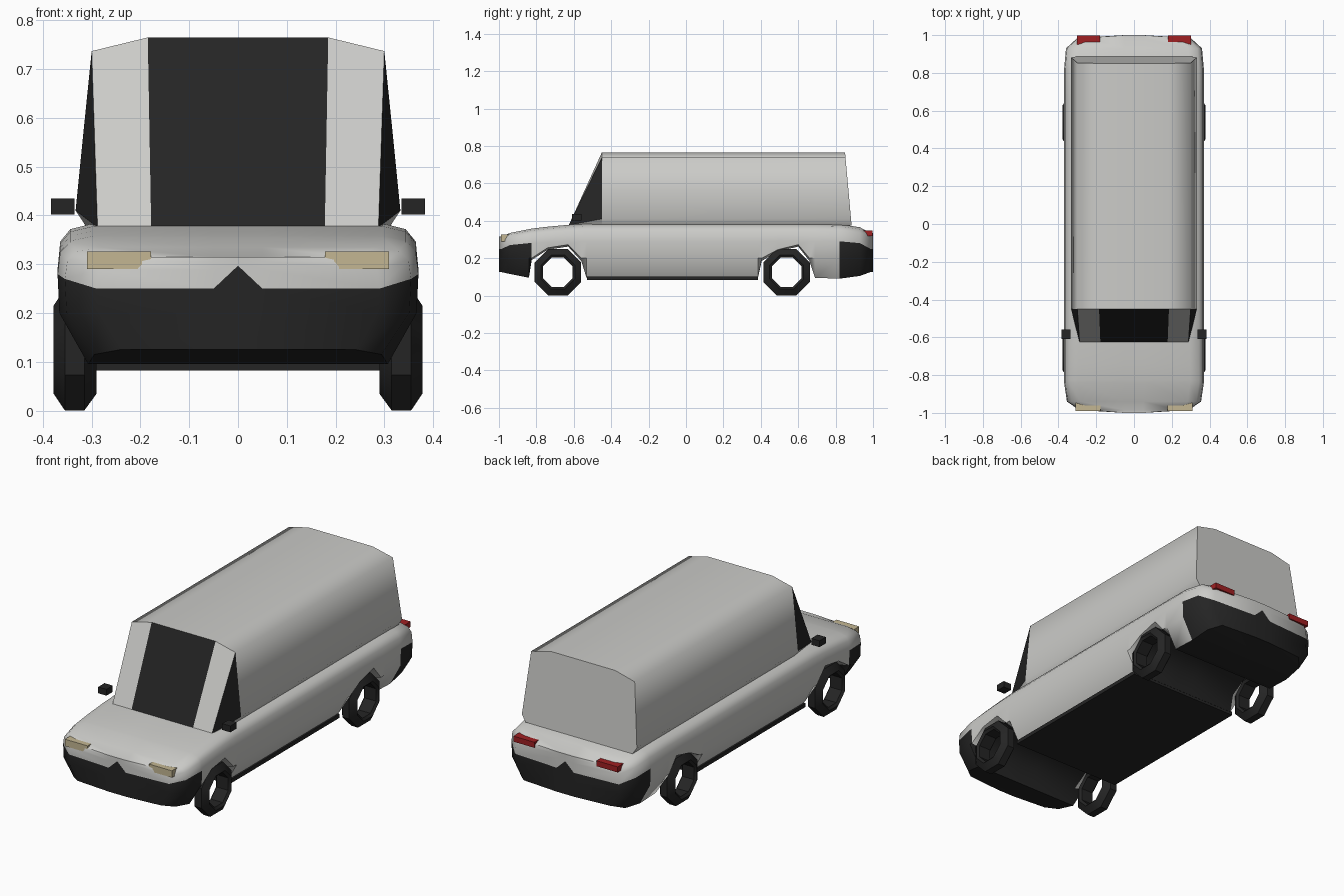
import bpy, bmesh, math

cube = bpy.data.objects.get("Cube")
if cube:
    bpy.data.objects.remove(cube, do_unlink=True)


def material(name, colour):
    m = bpy.data.materials.new(name)
    m.use_nodes = True
    m.diffuse_color = (*colour, 1)
    bsdf = m.node_tree.nodes["Principled BSDF"]
    bsdf.inputs["Base Color"].default_value = (*colour, 1)
    bsdf.inputs["Roughness"].default_value = 0.7
    return m


WHITE = material("off white paint", (0.6, 0.6, 0.58))
DARK = material("black trim", (0.018, 0.018, 0.018))
CREAM = material("headlight cream", (0.55, 0.47, 0.29))
RED = material("tail light red", (0.35, 0.014, 0.016))


def build(name, verts, faces, mats, rule=None, angle=None):
    """Make an object; rule gives a material index from the face number."""
    mesh = bpy.data.meshes.new(name)
    mesh.from_pydata(verts, [], faces)
    for m in mats:
        mesh.materials.append(m)
    if rule:
        for p in mesh.polygons:
            p.material_index = rule(p.index)
    bm = bmesh.new()
    bm.from_mesh(mesh)
    bmesh.ops.remove_doubles(bm, verts=bm.verts, dist=0.0005)
    bmesh.ops.recalc_face_normals(bm, faces=bm.faces)
    bm.to_mesh(mesh)
    bm.free()
    obj = bpy.data.objects.new(name, mesh)
    bpy.context.collection.objects.link(obj)
    if angle:
        bpy.ops.object.select_all(action="DESELECT")
        obj.select_set(True)
        bpy.context.view_layer.objects.active = obj
        bpy.ops.object.shade_smooth_by_angle(angle=math.radians(angle))
    return obj


def box(name, x, y, z, mat):
    verts = [(a, b, c) for a in x for b in y for c in z]
    faces = [(0, 1, 3, 2), (4, 6, 7, 5), (0, 4, 5, 1),
             (2, 3, 7, 6), (0, 2, 6, 4), (1, 5, 7, 3)]
    return build(name, verts, faces, [mat])


# Lower body: stations along the length (y, bottom, trim line, top, half width)
stations = [
    (-.985, .125, .25, .315, .29), (-.94, .115, .27, .335, .355),
    (-.84, .095, .28, .355, .37), (-.825, .19, .28, .358, .37),
    (-.74, .245, .285, .368, .37), (-.63, .262, .29, .378, .37),
    (-.56, .185, .29, .382, .37), (-.532, .095, .29, .384, .37),
    (.385, .095, .29, .384, .37), (.405, .185, .29, .384, .37),
    (.49, .235, .29, .384, .37), (.6, .262, .29, .384, .37),
    (.66, .185, .29, .384, .37), (.69, .095, .29, .384, .37),
    (.82, .09, .29, .382, .37), (.93, .105, .28, .365, .36),
    (.985, .125, .25, .335, .3),
]


def section(y, bottom, trim, top, w):
    half = [(.05, bottom), (w * .83, bottom),
            (w * .99, max(.2, bottom + .01)), (w, trim),
            (w * .985, trim + (top - trim) * .6),
            (w * .93, trim + (top - trim) * .87),
            (w * .8, top), (.05, top)]
    return [(x, y, z) for x, z in half] + [(-x, y, z) for x, z in reversed(half)]


verts, faces, colours = [], [], []
for s in stations:
    verts += section(*s)
N = 16
for i in range(len(stations) - 1):
    mid = (stations[i][0] + stations[i + 1][0]) / 2
    bumper = mid < -.825 or mid > .82
    for j in range(N):
        k = (j + 1) % N
        faces.append((i * N + j, i * N + k, (i + 1) * N + k, (i + 1) * N + j))
        row = min(j, 14 - j)
        colours.append(1 if row <= 0 or (bumper and row < 3) else 0)

# Bowed nose and tail with a small peak in the centre of the dark bumper
for end, sign in ((0, -1), (len(stations) - 1, 1)):
    y, bottom, trim, top, w = stations[end]
    edge = section(*stations[end])
    rows = []
    for j in range(1, 7):
        z = edge[j][2]
        peak = trim + .047 if j == 3 else z
        if j > 3:
            peak = max(z, trim + .05)
        left, right = end * N + j, end * N + 15 - j
        n = len(verts)
        bow = y + sign * .015
        verts += [(.05, bow, z), (0, bow, peak), (-.05, bow, z)]
        rows.append((left, n, n + 1, n + 2, right))
    for r, (a, b) in enumerate(zip(rows, rows[1:])):
        for c in range(4):
            faces.append((a[c], a[c + 1], b[c + 1], b[c]))
            colours.append(1 if r < 2 else 0)
    for row, inner, col in ((rows[0], 0, 1), (rows[-1], 7, 0)):
        p, q = end * N + inner, end * N + 15 - inner
        faces += [(row[0], row[1], p), (row[1], row[2], row[3], q, p),
                  (row[3], row[4], q)]
        colours += [col] * 3
build("lower_body", verts, faces, [WHITE, DARK], lambda i: colours[i], 50)
box("floor_pan", (-.32, .32), (-.53, .384), (.082, .102), DARK)

# Cabin shell: one half profile swept from the windscreen pillar to the tail
half = [(.31, .375), (.333, .41), (.317, .57), (.3, .737), (.185, .765)]
profile = half + [(-x, z) for x, z in reversed(half)]
verts = [(x, -.45, z) for x, z in profile]
verts += [(x, .885 - (z - .38) * .09, z) for x, z in profile]
M = len(profile)
faces = [(j, j + 1, M + j + 1, M + j) for j in range(M - 1)]
faces += [(M + j, M + j + 1, 2 * M - 2 - j, 2 * M - 1 - j) for j in range(4)]
build("cabin_shell", verts, faces, [WHITE], None, 75)

# Windscreen: dark centre pane between two pale panels
top = [(-.3, .737), (-.185, .765), (.185, .765), (.3, .737)]
low = [-.288, -.178, .178, .288]
verts = [(x, -.45, z) for x, z in top] + [(x, -.627, .376) for x in low]
build("windscreen", verts, [(i, i + 1, i + 5, i + 4) for i in range(3)],
      [WHITE, DARK], lambda i: int(i == 1))

for side, s in (("left", 1), ("right", -1)):
    # Triangular side window and the sill under it
    verts = [(s * .3, -.45, .737), (s * .317, -.45, .57), (s * .333, -.45, .41),
             (s * .288, -.627, .376), (s * .31, -.45, .375)]
    build(side + "_side_window", verts, [(0, 1, 2, 3), (3, 2, 4)],
          [DARK, WHITE], lambda i: i)

    # Lamps and mirror
    def span(a, b):
        return sorted((s * a, s * b))
    box(side + "_headlight", span(.178, .31), (-.99, -.938), (.29, .326), CREAM)
    box(side + "_tail_light", span(.18, .302), (.95, .997), (.318, .347), RED)
    box(side + "_mirror", span(.335, .383), (-.61, -.558), (.402, .435), DARK)

    # Open eight-sided wheels
    ring = [(.085, .3), (.098, .29), (.135, .315),
            (.135, .355), (.098, .378), (.085, .368)]
    R = len(ring)
    for axle, yc in (("front", -.685), ("rear", .538)):
        verts, faces = [], []
        for i in range(8):
            a = math.tau * (i + .5) / 8
            verts += [(s * x, yc + r * math.cos(a), .125 + r * math.sin(a))
                      for r, x in ring]
            n = (i + 1) % 8
            faces += [(i * R + j, i * R + (j + 1) % R,
                       n * R + (j + 1) % R, n * R + j) for j in range(R)]
        build(f"{axle}_{side}_wheel", verts, faces, [DARK], None, 30)
